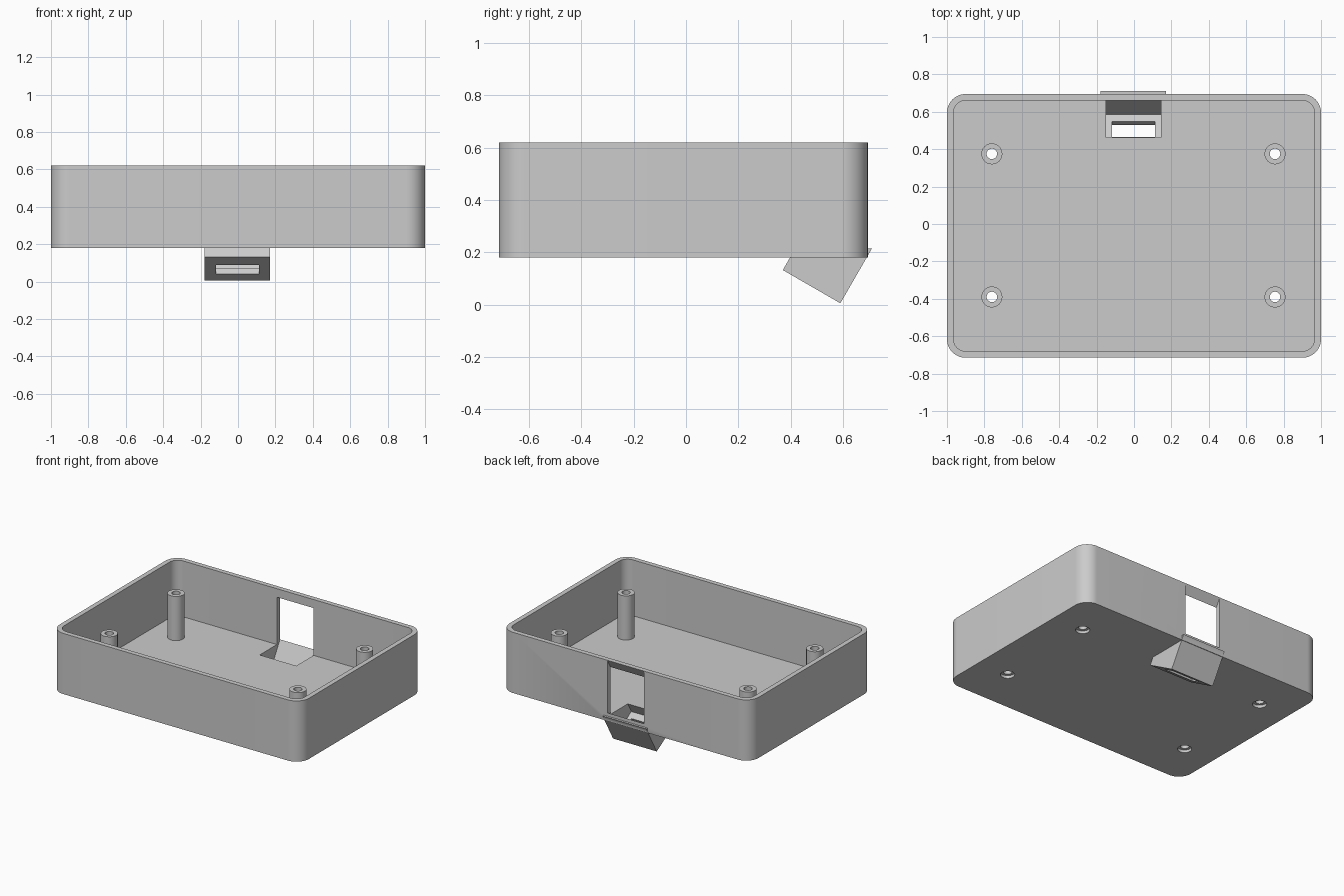
import bpy, bmesh, math
from mathutils import Vector, Matrix

if "Cube" in bpy.data.objects:
    bpy.data.objects.remove(bpy.data.objects["Cube"], do_unlink=True)

grey = bpy.data.materials.new("plain_grey")
grey.use_nodes = True
grey.diffuse_color = (0.6, 0.6, 0.6, 1)
grey.node_tree.nodes["Principled BSDF"].inputs["Base Color"].default_value = (0.6, 0.6, 0.6, 1)

MID = -0.003                      # centre line of socket and posts
BASE, FLOOR, RIM = 0.18, 0.215, 0.62
WALL = 0.035


def prism(name, points, direction):
    """Closed solid: a flat outline swept along a direction."""
    bm = bmesh.new()
    face = bm.faces.new([bm.verts.new(p) for p in points])
    top = bmesh.ops.extrude_face_region(bm, geom=[face])["geom"]
    bmesh.ops.translate(bm, vec=direction, verts=[v for v in top if isinstance(v, bmesh.types.BMVert)])
    bmesh.ops.recalc_face_normals(bm, faces=bm.faces)
    mesh = bpy.data.meshes.new(name)
    bm.to_mesh(mesh)
    bm.free()
    mesh.materials.append(grey)
    obj = bpy.data.objects.new(name, mesh)
    bpy.context.collection.objects.link(obj)
    return obj


def rounded_box(name, inset, radius, low, high):
    hx, hy, cy = 1 - inset - radius, 0.705 - inset - radius, -0.01
    points = []
    for k, (sx, sy) in enumerate([(1, 1), (-1, 1), (-1, -1), (1, -1)]):
        for i in range(17):
            a = math.pi / 2 * (k + i / 16)
            points.append((sx * hx + radius * math.cos(a), cy + sy * hy + radius * math.sin(a), low))
    return prism(name, points, (0, 0, high - low))


def cylinder(name, radius, x, y, low, high):
    ring = [2 * math.pi * i / 40 for i in range(40)]
    return prism(name, [(x + radius * math.cos(a), y + radius * math.sin(a), low) for a in ring],
                 (0, 0, high - low))


def combine(target, other, operation):
    """Boolean the other solid into the target and discard it."""
    mod = target.modifiers.new(operation, "BOOLEAN")
    mod.operation, mod.object, mod.solver = operation, other, "EXACT"
    bpy.context.view_layer.objects.active = target
    bpy.ops.object.modifier_apply(modifier=mod.name)
    bpy.data.objects.remove(other, do_unlink=True)


def tilted(u, v):
    """Point in the socket's own frame, which leans back by 30 degrees."""
    s, c = math.sin(math.radians(30)), math.cos(math.radians(30))
    return Vector((0, 0.59 - c * u + s * v, 0.005 + s * u + c * v))


def across(name, points, half):
    return prism(name, [p + Vector((MID - half, 0, 0)) for p in points], (2 * half, 0, 0))


def tilted_box(name, u0, u1, v0, v1, half):
    return across(name, [tilted(u0, v0), tilted(u1, v0), tilted(u1, v1), tilted(u0, v1)], half)


# Open tray with rounded corners
tray = rounded_box("tray", 0, 0.1, BASE, RIM)
combine(tray, rounded_box("tray_cavity", WALL, 0.065, FLOOR, RIM + 0.2), "DIFFERENCE")

# Tilted socket under the back edge, trimmed level with the tray floor
length = 0.254


def at_floor(u):
    p = tilted(u, 0)
    return tilted(u, (FLOOR - p.z) / math.cos(math.radians(30)))


socket = across("socket", [tilted(0, 0), at_floor(0), at_floor(length), tilted(length, 0)], 0.175)
combine(tray, socket, "UNION")

# Pocket running up through the floor and back wall, and slot in its bottom
combine(tray, tilted_box("pocket", 0.026, 0.216, WALL, 0.8, 0.147), "DIFFERENCE")
combine(tray, tilted_box("slot", 0.069, 0.165, -0.05, 0.06, 0.115), "DIFFERENCE")

# Four hollow screw posts with recessed screw heads underneath
solids = [tray]
for side, sx in (("right", -1), ("left", 1)):
    for end, y in (("front", -0.39), ("back", 0.375)):
        x = MID + sx * 0.757
        combine(tray, cylinder("bore", 0.028, x, y, BASE - 0.1, FLOOR + 0.1), "DIFFERENCE")
        combine(tray, cylinder("recess", 0.047, x, y, BASE - 0.1, BASE + 0.02), "DIFFERENCE")
        post = cylinder(f"post_{end}_{side}", 0.056, x, y, FLOOR, 0.535)
        combine(post, cylinder("bore", 0.028, x, y, BASE - 0.1, RIM), "DIFFERENCE")
        solids.append(post)

# Smooth rounded surfaces, sharp edges kept
for obj in solids:
    bpy.ops.object.select_all(action="DESELECT")
    obj.select_set(True)
    bpy.context.view_layer.objects.active = obj
    bpy.ops.object.shade_smooth_by_angle(angle=math.radians(30))
